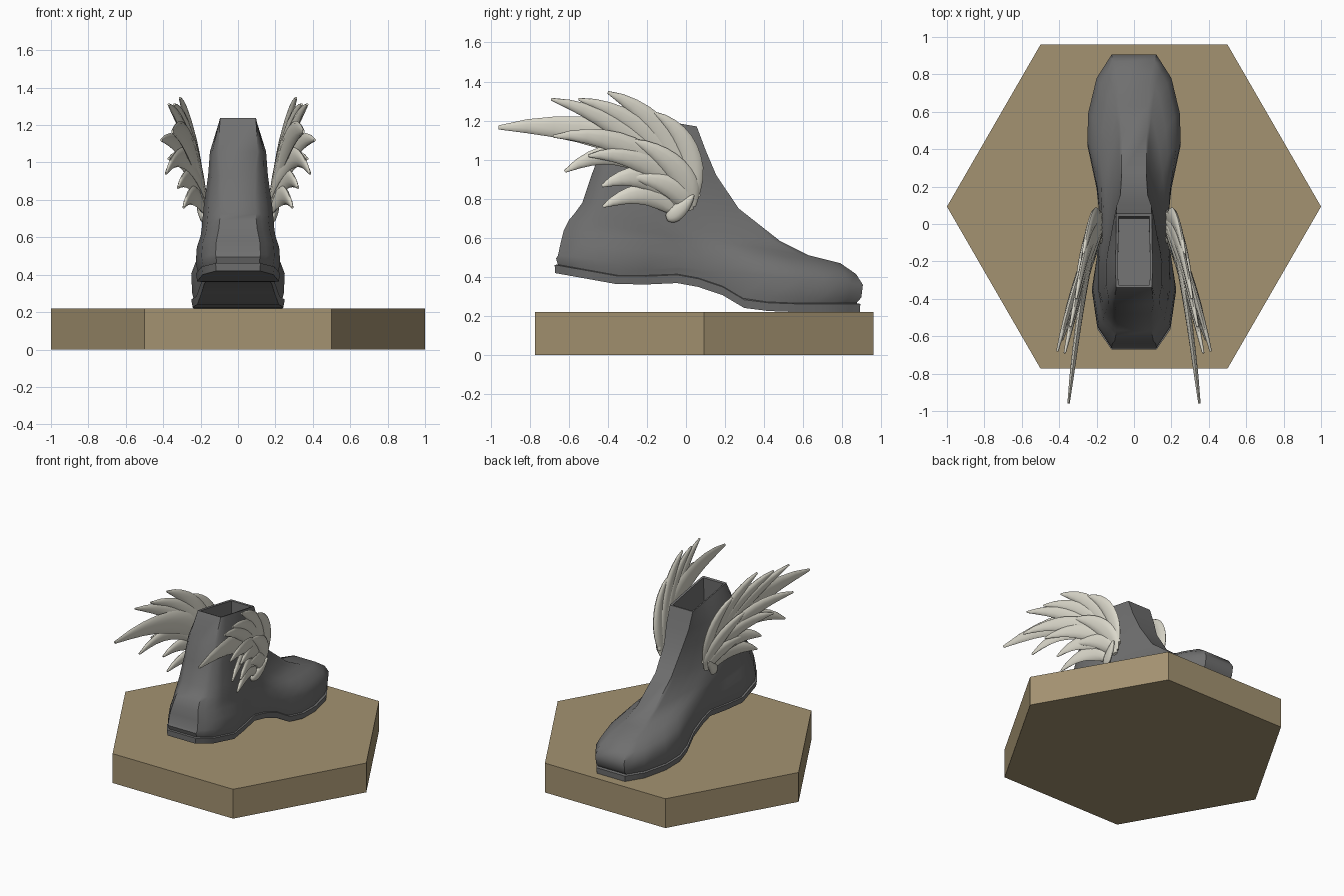
import bpy, bmesh, math
from mathutils import Vector

if "Cube" in bpy.data.objects:
    bpy.data.objects.remove(bpy.data.objects["Cube"])


def material(name, rgb):
    m = bpy.data.materials.new(name)
    m.diffuse_color = (*rgb, 1)
    m.use_nodes = True
    m.node_tree.nodes["Principled BSDF"].inputs["Base Color"].default_value = m.diffuse_color
    return m


def make_object(name, bm, mat, smooth_angle=None):
    bmesh.ops.recalc_face_normals(bm, faces=bm.faces[:])
    me = bpy.data.meshes.new(name)
    bm.to_mesh(me)
    bm.free()
    ob = bpy.data.objects.new(name, me)
    bpy.context.collection.objects.link(ob)
    me.materials.append(mat)
    if smooth_angle:
        bpy.ops.object.select_all(action='DESELECT')
        ob.select_set(True)
        bpy.context.view_layer.objects.active = ob
        bpy.ops.object.shade_smooth_by_angle(angle=math.radians(smooth_angle))
    return ob


def interp(xs, ys, x):
    x = min(max(x, xs[0]), xs[-1])
    for i in range(len(xs) - 1):
        if x <= xs[i + 1]:
            t = (x - xs[i]) / (xs[i + 1] - xs[i])
            return ys[i] + (ys[i + 1] - ys[i]) * t


def lerp(a, b, t):
    return a + (b - a) * t


def bridge(bm, a, b):
    n = len(a)
    for i in range(n):
        j = (i + 1) % n
        bm.faces.new((a[i], a[j], b[j], b[i]))


boot_mat = material("boot_grey", (0.16, 0.16, 0.16))
wing_mat = material("wing_cream", (0.70, 0.68, 0.59))
base_mat = material("base_tan", (0.37, 0.29, 0.165))

# Hexagonal base
bm = bmesh.new()
bmesh.ops.create_cone(bm, cap_ends=True, segments=6, radius1=1, radius2=1, depth=0.22)
for v in bm.verts:
    a = round(math.atan2(v.co.y, v.co.x) / (math.pi / 6))
    if a % 2:  # keep corners on the x axis
        ang = math.atan2(v.co.y, v.co.x) + math.pi / 6
        v.co.x, v.co.y = math.cos(ang), math.sin(ang)
    v.co.y += 0.093
    v.co.z += 0.11
make_object("base", bm, base_mat)

# Boot: outlines stacked from the sole up to the ankle opening
U = [0, .03, .07, .13, .2, .3, .4, .47, .55, .62, .7, .8, .87, .92, .96, 1]
KEYS = [0, .07, .2, .4, .55, .7, .8, .92, 1]
FOOT = [.12, .195, .225, .175, .2, .25, .245, .2, .12]
SHAFT = [.5, .85, 1, 1, .88, .7, .6, .46, .36]
SOLE_Y = [-.67, -.28, -.18, -.08, .14, .3, .47, .9]
SOLE_Z = [.42, .35, .365, .375, .335, .24, .22, .22]


def outline(bm, yb, yf, zfun, wfun):
    right, left = [], []
    for u in U:
        y = lerp(yb, yf, u)
        w, z = wfun(u), zfun(y, u)
        right.append(bm.verts.new((w, y, z)))
        left.append(bm.verts.new((-w, y, z)))
    return right + left[::-1]


bm = bmesh.new()
rings = []
# sole edge and welt groove: back y, front y, height above sole, width scale
for yb, yf, off, s in [(-.67, .89, 0, .97), (-.672, .892, .042, 1),
                       (-.655, .872, .046, .95), (-.665, .897, .075, .98)]:
    rings.append(outline(bm, yb, yf,
                         lambda y, u, o=off: interp(SOLE_Y, SOLE_Z, y) + o,
                         lambda u, s=s: interp(KEYS, FOOT, u) * s))
# upper: back y,z, front y,z, shaft half width, blend foot->shaft, squareness
UPPER = [(-.655, .51, .905, .36, .2, 0, 0), (-.64, .58, .87, .415, .2, .2, 0),
         (-.625, .64, .79, .47, .18, .55, 0), (-.60, .69, .63, .51, .185, .8, 0),
         (-.57, .725, .48, .585, .19, 1, 0), (-.53, .78, .27, .75, .182, 1, 0),
         (-.48, .93, .155, .92, .16, 1, .15), (-.43, 1.06, .10, 1.05, .15, 1, .4),
         (-.34, 1.238, .055, 1.17, .098, 1, .95), (-.325, 1.232, .04, 1.168, .085, 1, .95),
         (-.34, .85, .03, .80, .085, 1, .9)]
for yb, zb, yf, zf, S, m, r in UPPER:
    rings.append(outline(bm, yb, yf,
                         lambda y, u, a=zb, b=zf: lerp(a, b, u),
                         lambda u, S=S, m=m, r=r: lerp(interp(KEYS, FOOT, u),
                                                       S * lerp(interp(KEYS, SHAFT, u), 1, r), m)))
for a, b in zip(rings, rings[1:]):
    bridge(bm, a, b)
for ring in (rings[0], rings[-1]):  # sole underside and inner floor
    n = len(ring)
    for i in range(len(U) - 1):
        bm.faces.new((ring[i], ring[i + 1], ring[n - 2 - i], ring[n - 1 - i]))
make_object("boot", bm, boot_mat, 45)

# Wing feathers: root y,z, bend y,z, tip y,z, half width, tip x
FEATHERS = [(.05, .80, -.20, 1.22, -.96, 1.165, .085, .35),
            (.03, .78, .08, 1.10, -.16, 1.24, .055, .27),
            (.01, .80, -.05, 1.20, -.40, 1.345, .06, .31),
            (-.02, .84, -.15, 1.22, -.55, 1.31, .055, .34),
            (-.04, .84, -.25, 1.20, -.69, 1.31, .055, .37),
            (-.02, .80, -.22, 1.16, -.68, 1.12, .06, .41),
            (-.05, .82, -.28, 1.16, -.62, .94, .06, .385),
            (-.02, .80, -.18, 1.06, -.50, 1.02, .055, .37),
            (-.02, .76, -.18, 1.00, -.43, .865, .06, .32),
            (-.06, .73, -.18, .90, -.425, .76, .055, .29),
            (.03, .76, .02, .98, -.27, 1.10, .06, .30),
            (.02, .74, -.03, .90, -.28, .91, .055, .28),
            (-.10, .70, -.04, .72, .04, .82, .04, .215)]
WIDTHS = [.35, .7, .9, 1, 1, .97, .9, .78, .62, .42, .12]


def feather(bm, ry, rz, cy, cz, ty, tz, hw, tx):
    r, c, t = Vector((ry, rz)), Vector((cy, cz)), Vector((ty, tz))
    n = len(WIDTHS) - 1
    prev = None
    for i, wf in enumerate(WIDTHS):
        s = i / n
        p = r * (1 - s) ** 2 + c * 2 * s * (1 - s) + t * s * s
        d = ((c - r) * (1 - s) + (t - c) * s).normalized()
        side = Vector((-d.y, d.x))
        x = lerp(.18, tx, s)
        ring = []
        for k in range(10):
            a = math.tau * k / 10
            q = p + side * (hw * wf * math.cos(a))
            ring.append(bm.verts.new((x + .019 * (wf ** .5) * math.sin(a), q.x, q.y)))
        if prev:
            bridge(bm, prev, ring)
        else:
            bm.faces.new(ring)
        prev = ring
    bm.faces.new(prev)


bm = bmesh.new()
for f in FEATHERS:
    feather(bm, *f)
wings = make_object("wings", bm, wing_mat, 60)
mir = wings.modifiers.new("mirror", 'MIRROR')
mir.use_axis = (True, False, False)
mir.use_mirror_merge = False
